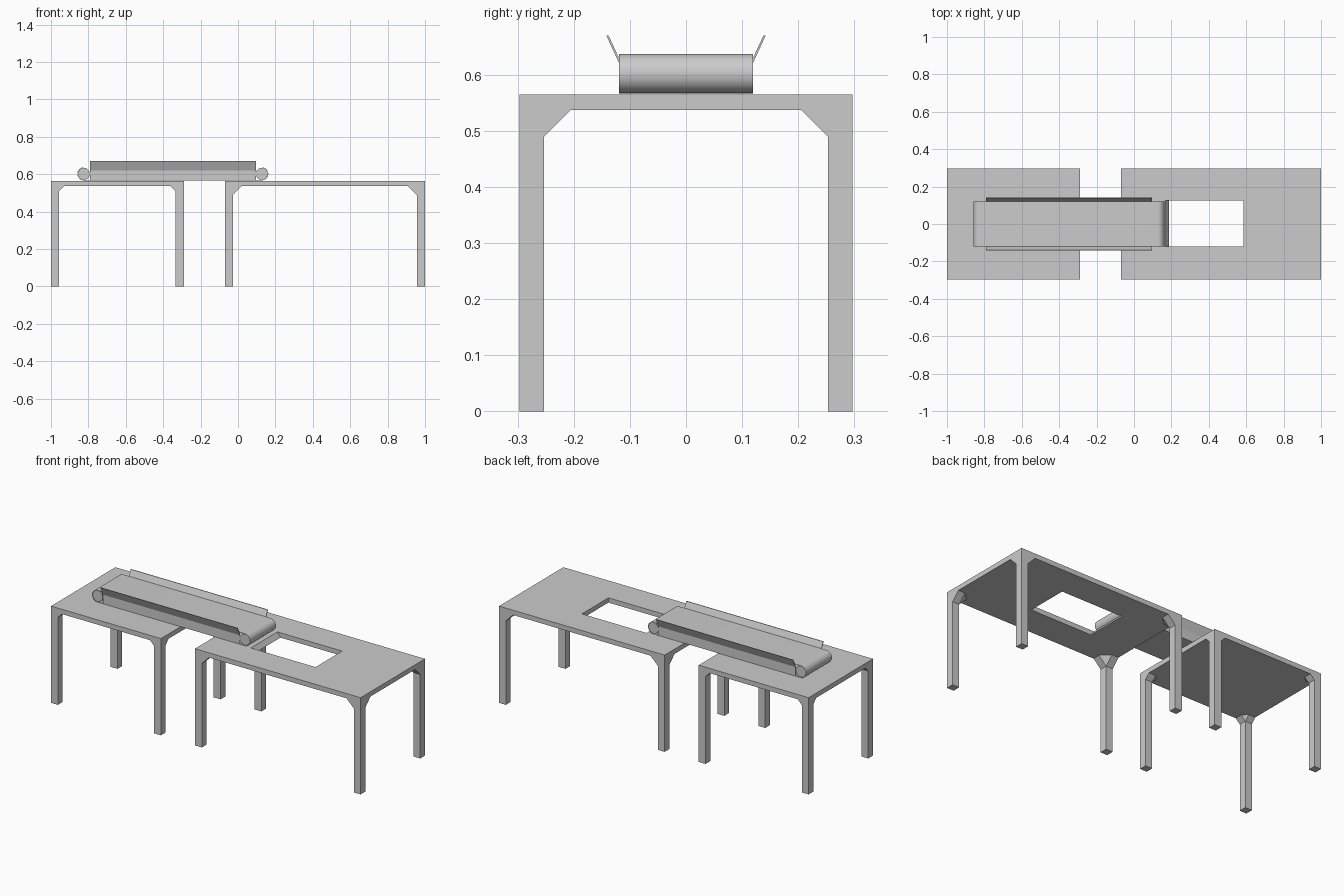
import bpy, bmesh, math
from mathutils import Vector

cube = bpy.data.objects.get("Cube")
if cube:
    bpy.data.objects.remove(cube, do_unlink=True)

grey = bpy.data.materials.new("plain_grey")
grey.use_nodes = True
COLOUR = (0.6, 0.6, 0.6, 1)
grey.diffuse_color = COLOUR
grey.node_tree.nodes["Principled BSDF"].inputs["Base Color"].default_value = COLOUR

TOP, UNDER, LEG, HALF_Y = 0.565, 0.537, 0.044, 0.297
BELT_Y = 0.119


def finish(name, bm, smooth=False):
    bmesh.ops.recalc_face_normals(bm, faces=bm.faces)
    mesh = bpy.data.meshes.new(name)
    bm.to_mesh(mesh)
    bm.free()
    mesh.materials.append(grey)
    obj = bpy.data.objects.new(name, mesh)
    bpy.context.collection.objects.link(obj)
    if smooth:
        bpy.ops.object.select_all(action='DESELECT')
        obj.select_set(True)
        bpy.context.view_layer.objects.active = obj
        bpy.ops.object.shade_smooth_by_angle(angle=math.radians(35))
    return obj


def prism(bm, profile, direction):
    """Extrude a closed profile of 3D points along a direction."""
    face = bm.faces.new([bm.verts.new(p) for p in profile])
    new = bmesh.ops.extrude_face_region(bm, geom=[face])["geom"]
    bmesh.ops.translate(bm, vec=direction,
                        verts=[v for v in new if isinstance(v, bmesh.types.BMVert)])


def rect(x0, x1, y0, y1, z):
    return [Vector(p) for p in ((x0, y0, z), (x1, y0, z), (x1, y1, z), (x0, y1, z))]


def leg(name, x, y, sx, sy, flare):
    """Square leg whose two inner sides flare into braces under the top."""
    bm = bmesh.new()
    low = UNDER - flare
    prism(bm, rect(0, LEG, 0, LEG, 0), (0, 0, low))
    wide = LEG + flare
    cap = [(0, 0), (wide, 0), (wide, LEG), (LEG, wide), (0, wide)]
    points = [bm.verts.new((a, b, UNDER)) for a, b in cap]
    points += [bm.verts.new(p) for p in rect(0, LEG, 0, LEG, low)]
    bmesh.ops.convex_hull(bm, input=points)
    bmesh.ops.remove_doubles(bm, verts=bm.verts, dist=1e-5)
    for v in bm.verts:
        v.co.x, v.co.y = x + sx * v.co.x, y + sy * v.co.y
    bmesh.ops.dissolve_limit(bm, angle_limit=0.01, verts=bm.verts, edges=bm.edges)
    finish(name, bm)


def table(name, x0, x1, flare, hole=None):
    bm = bmesh.new()
    outer = (x0, x1, -HALF_Y, HALF_Y)
    if hole:
        # ring of faces around an opening with one sloping end
        slope = 0.02
        loops = []
        for z, shift in ((TOP, 0), (UNDER, slope)):
            h0, h1, hy0, hy1 = hole
            loops.append([bm.verts.new(p) for p in rect(*outer, z)])
            loops.append([bm.verts.new(p) for p in rect(h0 + shift, h1, hy0, hy1, z)])
        ot, it, ob, ib = loops
        for a, b in ((ot, it), (it, ib), (ib, ob), (ob, ot)):
            for i in range(4):
                j = (i + 1) % 4
                bm.faces.new((a[i], a[j], b[j], b[i]))
    else:
        prism(bm, rect(*outer, UNDER), (0, 0, TOP - UNDER))
    finish(name + "_top", bm)
    for side, x, sx in (("right", x0, 1), ("left", x1, -1)):
        for end, sy in (("front", 1), ("back", -1)):
            leg(f"{name}_{end}_{side}_leg", x, -sy * HALF_Y, sx, sy, flare)


table("short_table", -1, -0.29, 0.027)
table("long_table", -0.07, 1, 0.047, hole=(0.167, 0.585, -0.12, 0.125))

# conveyor belt: a thin stadium-shaped loop
X0, X1, Z, R = -0.824, 0.127, 0.602, 0.035


def stadium(radius, steps=20):
    pts = []
    for cx, start in ((X1, -90), (X0, 90)):
        for i in range(steps + 1):
            a = math.radians(start + 180 * i / steps)
            pts.append((cx + radius * math.cos(a), Z + radius * math.sin(a)))
    return pts


bm = bmesh.new()
rings = [[bm.verts.new((x, y, z)) for x, z in stadium(r)]
         for r, y in ((R, -BELT_Y), (R, BELT_Y), (R - 0.002, BELT_Y), (R - 0.002, -BELT_Y))]
for k in range(4):
    a, b = rings[k], rings[(k + 1) % 4]
    for i in range(len(a)):
        j = (i + 1) % len(a)
        bm.faces.new((a[i], a[j], b[j], b[i]))
finish("conveyor_belt", bm, smooth=True)

# rollers inside the belt ends
for name, cx in (("right_roller", X0), ("left_roller", X1)):
    bm = bmesh.new()
    r = R - 0.003
    ring = [(cx + r * math.cos(i * math.tau / 32), -BELT_Y + 0.001,
             Z + r * math.sin(i * math.tau / 32)) for i in range(32)]
    prism(bm, ring, (0, 2 * BELT_Y - 0.002, 0))
    finish(name, bm, smooth=True)

# side rails: upright below, leaning outward above
for name, s in (("front_rail", -1), ("back_rail", 1)):
    bm = bmesh.new()
    section = [(0.115, 0.568), (0.119, 0.568), (0.119, 0.62), (0.142, 0.67),
               (0.138, 0.67), (0.115, 0.62)]
    prism(bm, [(-0.79, s * y, z) for y, z in section], (0.885, 0, 0))
    finish(name, bm)
